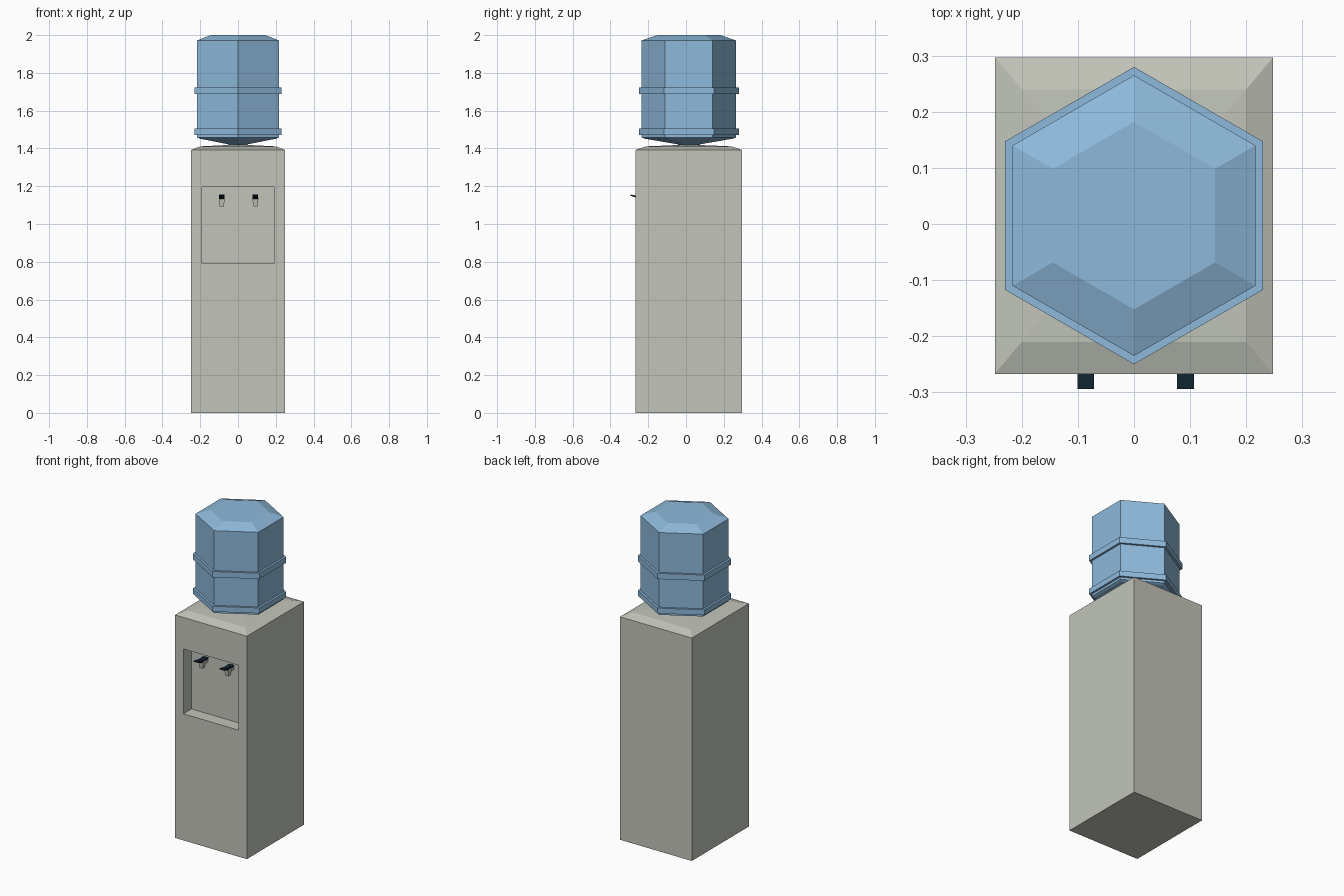
import bpy, bmesh, math
from mathutils import Vector

if "Cube" in bpy.data.objects:
    bpy.data.objects.remove(bpy.data.objects["Cube"])


def material(name, rgb):
    m = bpy.data.materials.new(name)
    m.diffuse_color = (*rgb, 1)
    m.use_nodes = True
    m.node_tree.nodes["Principled BSDF"].inputs["Base Color"].default_value = m.diffuse_color
    return m


GREY = material("warm_grey", (0.54, 0.56, 0.49))
BLUE = material("bottle_blue", (0.27, 0.49, 0.71))
DARK = material("dark_navy", (0.005, 0.016, 0.027))


def finish(bm, name, mat):
    bmesh.ops.recalc_face_normals(bm, faces=bm.faces)
    me = bpy.data.meshes.new(name)
    bm.to_mesh(me)
    bm.free()
    me.materials.append(mat)
    ob = bpy.data.objects.new(name, me)
    bpy.context.collection.objects.link(ob)
    return ob


def loft(rings):
    """Skin a closed solid through equal-length rings of points."""
    bm = bmesh.new()
    rows = [[bm.verts.new(p) for p in r] for r in rings]
    n = len(rows[0])
    for a, b in zip(rows, rows[1:]):
        for i in range(n):
            j = (i + 1) % n
            bm.faces.new((a[i], a[j], b[j], b[i]))
    bm.faces.new(rows[0][::-1])
    bm.faces.new(rows[-1])
    return bm


def rect(x0, x1, y0, y1, z):
    return [(x0, y0, z), (x1, y0, z), (x1, y1, z), (x0, y1, z)]


def hexagon(r, z):
    return [(r * math.sin(i * math.pi / 3), 0.015 - r * math.cos(i * math.pi / 3), z)
            for i in range(6)]


# Cabinet with chamfered, slightly raised top
bm = loft([rect(-0.248, 0.248, -0.267, 0.297, 0),
           rect(-0.248, 0.248, -0.267, 0.297, 1.392),
           rect(-0.2, 0.2, -0.21, 0.24, 1.411),
           rect(-0.06, 0.06, -0.045, 0.075, 1.418)])
bmesh.ops.recalc_face_normals(bm, faces=bm.faces)
bm.faces.ensure_lookup_table()
front = min(bm.faces, key=lambda f: f.calc_center_median().y)

# Dispensing niche: inset the front face, then push it in
bmesh.ops.inset_region(bm, faces=[front], thickness=0.05)
mid = front.calc_center_median()
for v in front.verts:
    v.co = Vector((0.19 if v.co.x > 0 else -0.19, -0.267,
                   1.195 if v.co.z > mid.z else 0.79))
ext = bmesh.ops.extrude_face_region(bm, geom=[front])
bmesh.ops.translate(bm, vec=(0, 0.08, 0),
                    verts=[g for g in ext["geom"] if isinstance(g, bmesh.types.BMVert)])
if front.is_valid:
    bmesh.ops.delete(bm, geom=[front], context="FACES_ONLY")
finish(bm, "cabinet", GREY)

# Six-sided bottle: neck, sloping shoulder, walls with two raised bands, chamfered base
profile = [(0.05, 1.405), (0.06, 1.422), (0.235, 1.452), (0.25, 1.458),
           (0.25, 1.472), (0.265, 1.472), (0.265, 1.506), (0.25, 1.506),
           (0.25, 1.687), (0.265, 1.687), (0.265, 1.723), (0.25, 1.723),
           (0.25, 1.972), (0.167, 2.0)]
finish(loft([hexagon(r, z) for r, z in profile]), "bottle", BLUE)

# Two taps: tapered spout, short stem to the wall, tilted dark lever
for side, x in (("left", -0.086), ("right", 0.092)):
    finish(loft([rect(x - 0.011, x + 0.011, -0.24, -0.218, 1.092),
                 rect(x - 0.016, x + 0.016, -0.246, -0.212, 1.138)]),
           side + "_spout", GREY)
    finish(loft([rect(x - 0.01, x + 0.01, -0.225, -0.186, 1.115),
                 rect(x - 0.01, x + 0.01, -0.225, -0.186, 1.133)]),
           side + "_stem", GREY)
    lever = [(-0.294, 1.15), (-0.246, 1.133), (-0.212, 1.133), (-0.192, 1.14),
             (-0.192, 1.145), (-0.212, 1.147), (-0.246, 1.147), (-0.294, 1.156)]
    finish(loft([[(x + s, y, z) for y, z in lever] for s in (-0.015, 0.015)]),
           side + "_lever", DARK)
